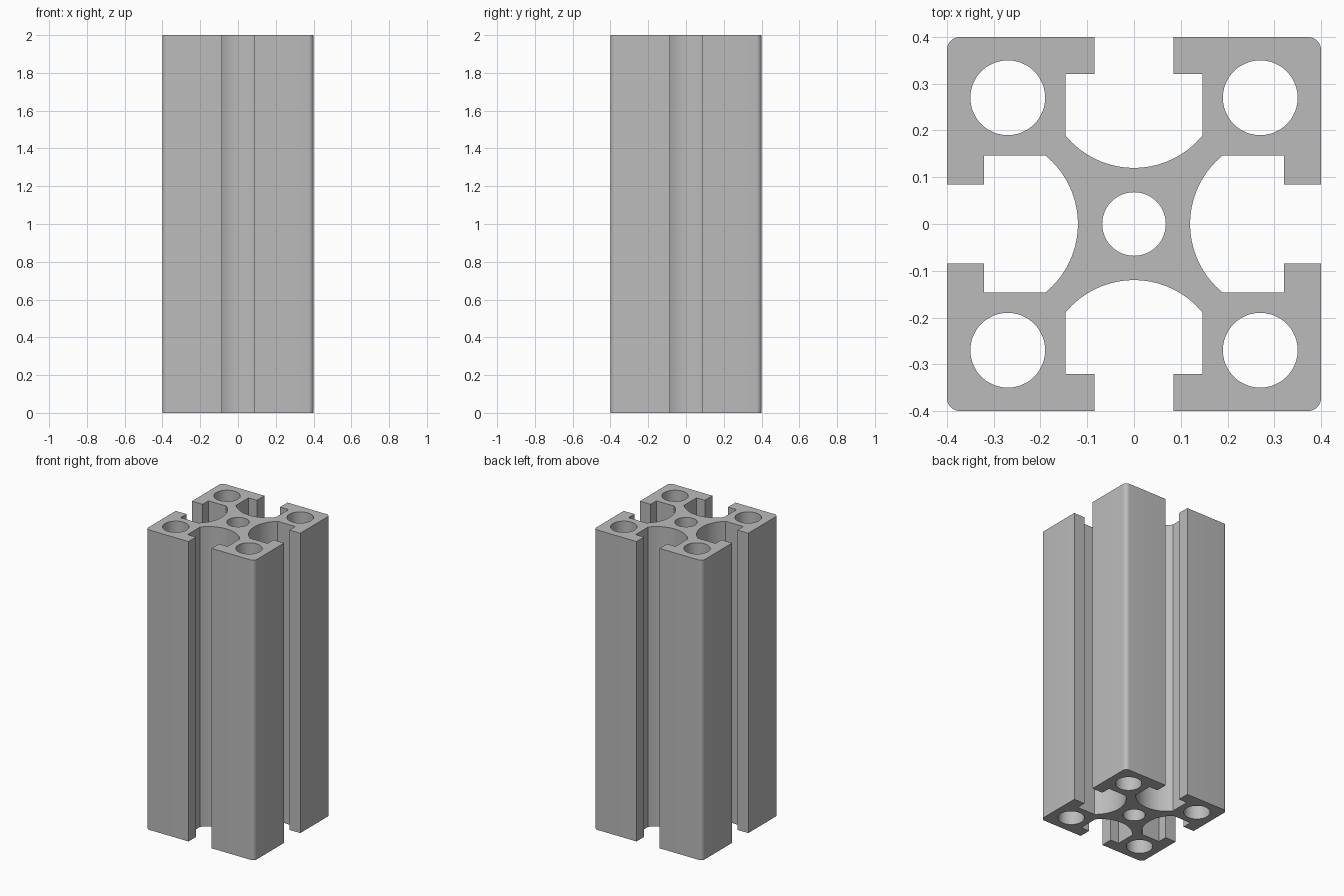
import bpy, bmesh
from math import sin, cos, pi, asin
from mathutils import Matrix, Vector

cube = bpy.data.objects.get("Cube")
if cube:
    bpy.data.objects.remove(cube)

HALF, HEIGHT = 0.4, 2.0
LIP_X, LIP_Y = 0.085, 0.321       # slot mouth half width, lip underside
SLOT_X, SLOT_Y = 0.147, 0.19      # slot chamber half width, start of curved floor
FLOOR_Y = 0.12                    # deepest point of the curved floor
ROUND = 0.028                     # outer corner radius


def arc(cx, cy, r, start, end, steps):
    return [Vector((cx + r * cos(start + (end - start) * i / steps),
                    cy + r * sin(start + (end - start) * i / steps), 0))
            for i in range(steps + 1)]


def circle(cx, cy, r, steps=48):
    return arc(cx, cy, r, 0, 2 * pi, steps)[:-1]


def quarter_outline():
    # One rounded corner followed by the slot in the back face
    c = (SLOT_X**2 + SLOT_Y**2 - FLOOR_Y**2) / (2 * (SLOT_Y - FLOOR_Y))
    r = c - FLOOR_Y
    a = asin(SLOT_X / r)
    pts = arc(HALF - ROUND, HALF - ROUND, ROUND, 0, pi / 2, 8)
    pts += [Vector((x, y, 0)) for x, y in
            ((LIP_X, HALF), (LIP_X, LIP_Y), (SLOT_X, LIP_Y))]
    pts += arc(0, c, r, -pi / 2 + a, -pi / 2 - a, 28)
    pts += [Vector((x, y, 0)) for x, y in
            ((-SLOT_X, LIP_Y), (-LIP_X, LIP_Y), (-LIP_X, HALF))]
    return pts


# Cross-section: four rotated quarters, a centre bore and four corner bores
outline = [Matrix.Rotation(k * pi / 2, 3, 'Z') @ p
           for k in range(4) for p in quarter_outline()]
loops = [outline, circle(0, 0, 0.068)]
loops += [circle(sx * 0.27, sy * 0.27, 0.08) for sx in (-1, 1) for sy in (-1, 1)]

bm = bmesh.new()
for loop in loops:
    verts = [bm.verts.new(p) for p in loop]
    for i, v in enumerate(verts):
        bm.edges.new((verts[i - 1], v))
bmesh.ops.triangle_fill(bm, edges=bm.edges[:], use_beauty=True, normal=(0, 0, 1))

# Extrude the section to full height
top = bmesh.ops.extrude_face_region(bm, geom=bm.faces[:], use_keep_orig=True)["geom"]
bmesh.ops.translate(bm, vec=(0, 0, HEIGHT),
                    verts=[g for g in top if isinstance(g, bmesh.types.BMVert)])
bmesh.ops.recalc_face_normals(bm, faces=bm.faces[:])
mesh = bpy.data.meshes.new("slotted_rail")
bm.to_mesh(mesh)
bm.free()
rail = bpy.data.objects.new("slotted_rail", mesh)
bpy.context.collection.objects.link(rail)

# Plain grey metal
color = (0.5, 0.5, 0.5, 1)
mat = bpy.data.materials.new("grey_metal")
mat.use_nodes = True
mat.diffuse_color = color
bsdf = next(n for n in mat.node_tree.nodes if n.type == 'BSDF_PRINCIPLED')
bsdf.inputs["Base Color"].default_value = color
mesh.materials.append(mat)

bpy.ops.object.select_all(action='DESELECT')
rail.select_set(True)
bpy.context.view_layer.objects.active = rail
bpy.ops.object.shade_smooth_by_angle(angle=pi / 6)
